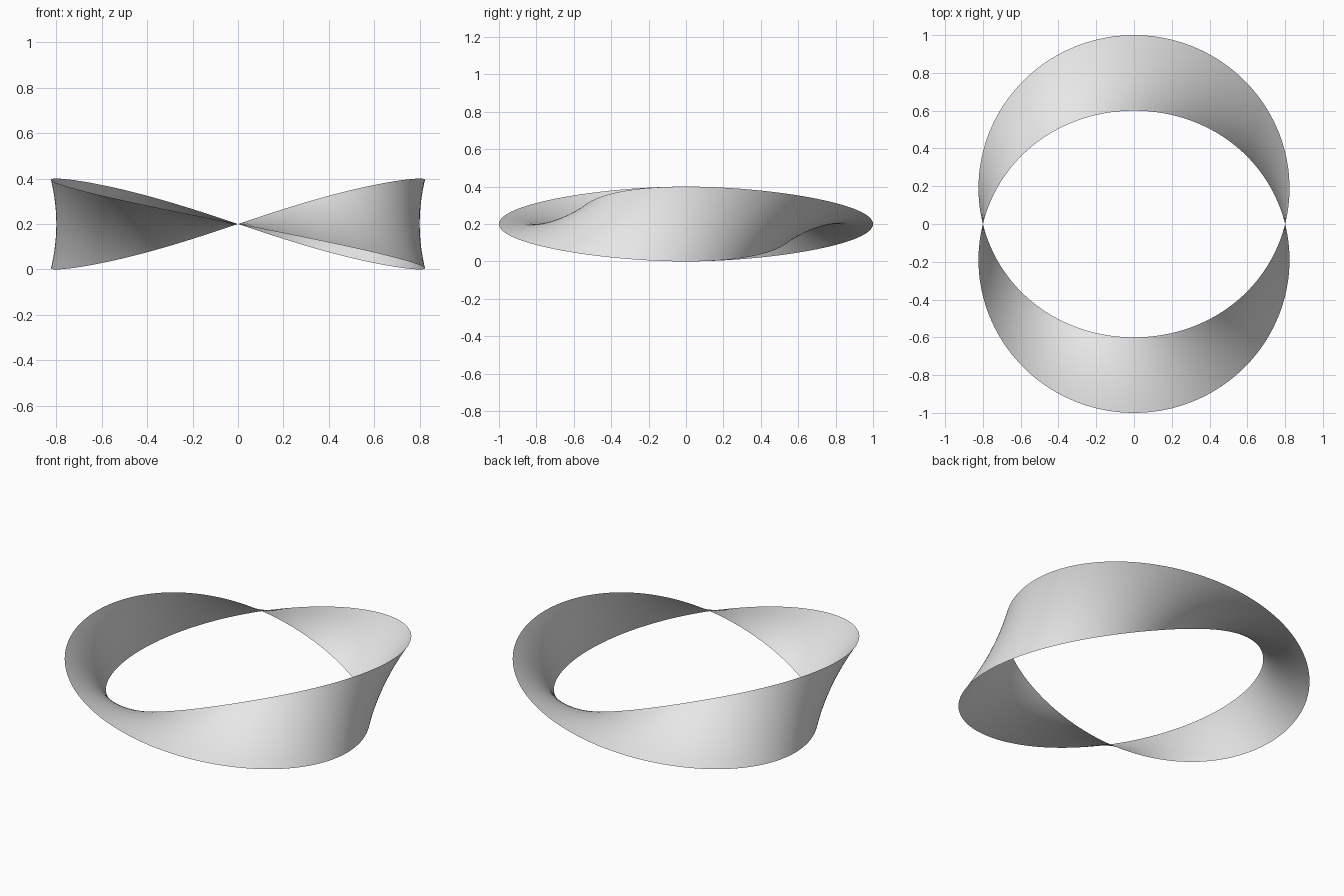
import bpy
import bmesh
from math import sin, cos, tau

if "Cube" in bpy.data.objects:
    bpy.data.objects.remove(bpy.data.objects["Cube"], do_unlink=True)

RADIUS = 0.8        # centre line of the loop
HALF_WIDTH = 0.2    # half the ribbon width
AROUND, ACROSS = 256, 16


def make_material(name, colour):
    mat = bpy.data.materials.new(name)
    mat.use_nodes = True
    mat.diffuse_color = colour
    mat.node_tree.nodes["Principled BSDF"].inputs["Base Color"].default_value = colour
    return mat


def ribbon_point(angle, offset):
    """The cross-section turns once while it travels once around the ring."""
    r = RADIUS + offset * cos(angle)
    return (r * sin(angle), -r * cos(angle), HALF_WIDTH - offset * sin(angle))


# Ribbon: a grid of quads closed on itself after one full twist
bm = bmesh.new()
rows = []
for i in range(AROUND):
    angle = tau * i / AROUND
    rows.append([bm.verts.new(ribbon_point(angle, HALF_WIDTH * (2 * j / ACROSS - 1)))
                 for j in range(ACROSS + 1)])
for i, row in enumerate(rows):
    following = rows[(i + 1) % AROUND]
    for j in range(ACROSS):
        face = bm.faces.new((row[j], following[j], following[j + 1], row[j + 1]))
        face.smooth = True

mesh = bpy.data.meshes.new("twisted_ribbon")
bm.to_mesh(mesh)
bm.free()
mesh.materials.append(make_material("light grey", (0.8, 0.8, 0.8, 1)))
ribbon = bpy.data.objects.new("twisted_ribbon", mesh)
bpy.context.collection.objects.link(ribbon)
